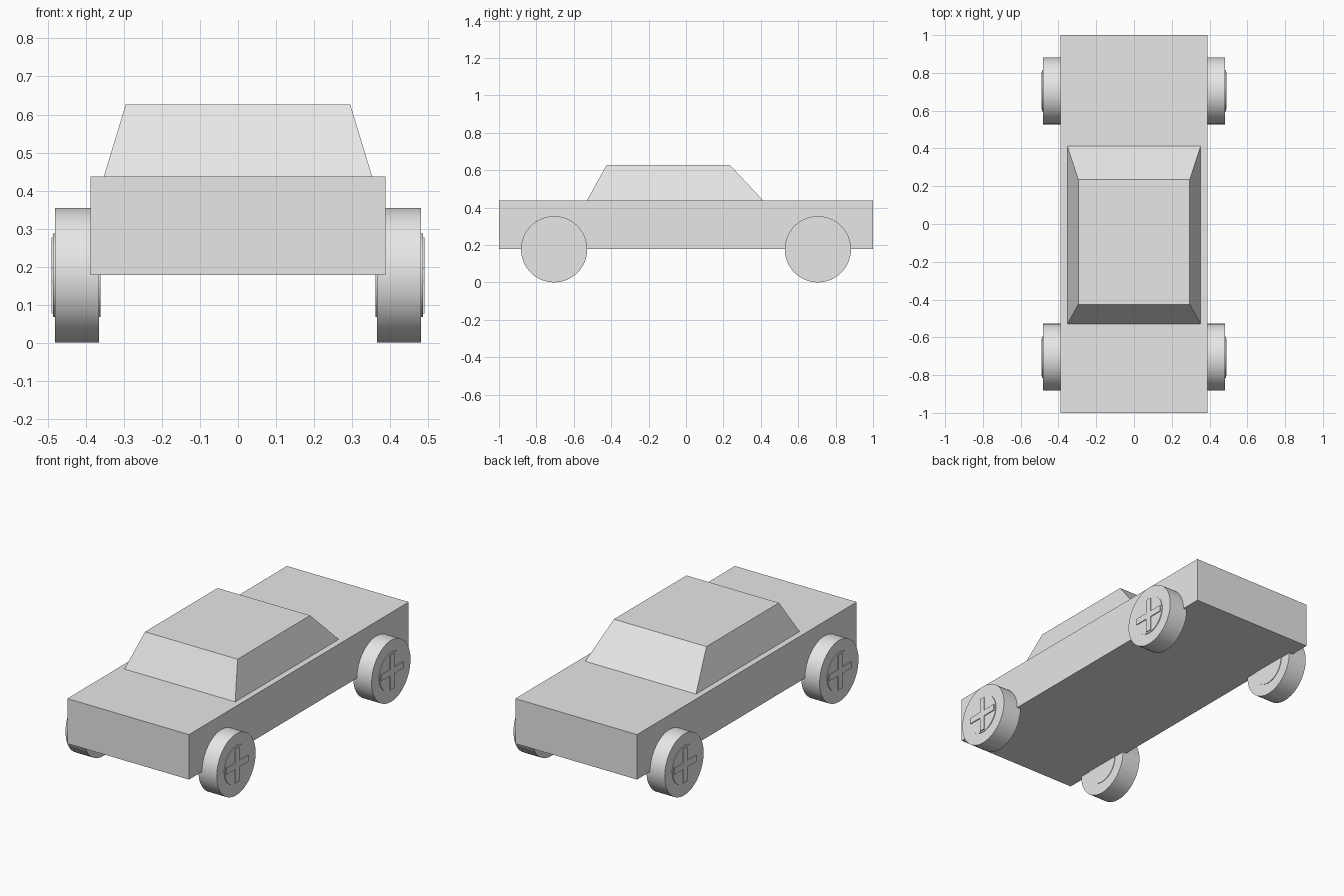
import bpy, bmesh, math

if "Cube" in bpy.data.objects:
    bpy.data.objects.remove(bpy.data.objects["Cube"])

grey = bpy.data.materials.new("light_grey")
grey.diffuse_color = (0.8, 0.8, 0.8, 1)
grey.use_nodes = True
grey.node_tree.nodes["Principled BSDF"].inputs["Base Color"].default_value = grey.diffuse_color


def make_object(name, bm):
    bmesh.ops.recalc_face_normals(bm, faces=bm.faces)
    mesh = bpy.data.meshes.new(name)
    bm.to_mesh(mesh)
    bm.free()
    mesh.materials.append(grey)
    ob = bpy.data.objects.new(name, mesh)
    bpy.context.collection.objects.link(ob)
    return ob


def frustum(name, bottom, top):
    """Solid between two rectangles, each (half_width, y_front, y_back, z)."""
    bm = bmesh.new()
    rings = [[bm.verts.new(p) for p in
              ((-w, y0, z), (w, y0, z), (w, y1, z), (-w, y1, z))]
             for w, y0, y1, z in (bottom, top)]
    for ring in rings:
        bm.faces.new(ring)
    for i in range(4):
        j = (i + 1) % 4
        bm.faces.new((rings[0][i], rings[0][j], rings[1][j], rings[1][i]))
    return make_object(name, bm)


def prism(name, outline, x0, x1, y, z, smooth=False):
    """Extrude a (y, z) outline along x, placed around an axle at y, z."""
    bm = bmesh.new()
    face = bm.faces.new([bm.verts.new((x0, y + a, z + b)) for a, b in outline])
    new = bmesh.ops.extrude_face_region(bm, geom=[face])["geom"]
    bmesh.ops.translate(bm, vec=(x1 - x0, 0, 0),
                        verts=[g for g in new if isinstance(g, bmesh.types.BMVert)])
    ob = make_object(name, bm)
    if smooth:
        bpy.ops.object.select_all(action='DESELECT')
        ob.select_set(True)
        bpy.context.view_layer.objects.active = ob
        bpy.ops.object.shade_smooth_by_angle(angle=math.radians(30))
    return ob


def circle(r, n=64):
    return [(r * math.cos(2 * math.pi * i / n), r * math.sin(2 * math.pi * i / n))
            for i in range(n)]


# Body slab and tapered cabin
frustum("body", (0.388, -1, 1, 0.178), (0.388, -1, 1, 0.437))
frustum("cabin", (0.353, -0.53, 0.413, 0.437), (0.295, -0.425, 0.235, 0.627))

# Wheels: tyre, hub showing on both faces, raised cross on the outside
L, W = 0.10, 0.018
cross = [(-W, -L), (W, -L), (W, -W), (L, -W), (L, W), (W, W),
         (W, L), (-W, L), (-W, W), (-L, W), (-L, -W), (-W, -W)]
for end, y in (("front", -0.705), ("rear", 0.705)):
    for side, s in (("left", -1), ("right", 1)):
        tag = f"{end}_{side}"
        prism("tyre_" + tag, circle(0.177), s * 0.365, s * 0.482, y, 0.177, True)
        prism("hub_" + tag, circle(0.11), s * 0.362, s * 0.486, y, 0.177, True)
        prism("hub_cross_" + tag, cross, s * 0.484, s * 0.491, y, 0.177)
